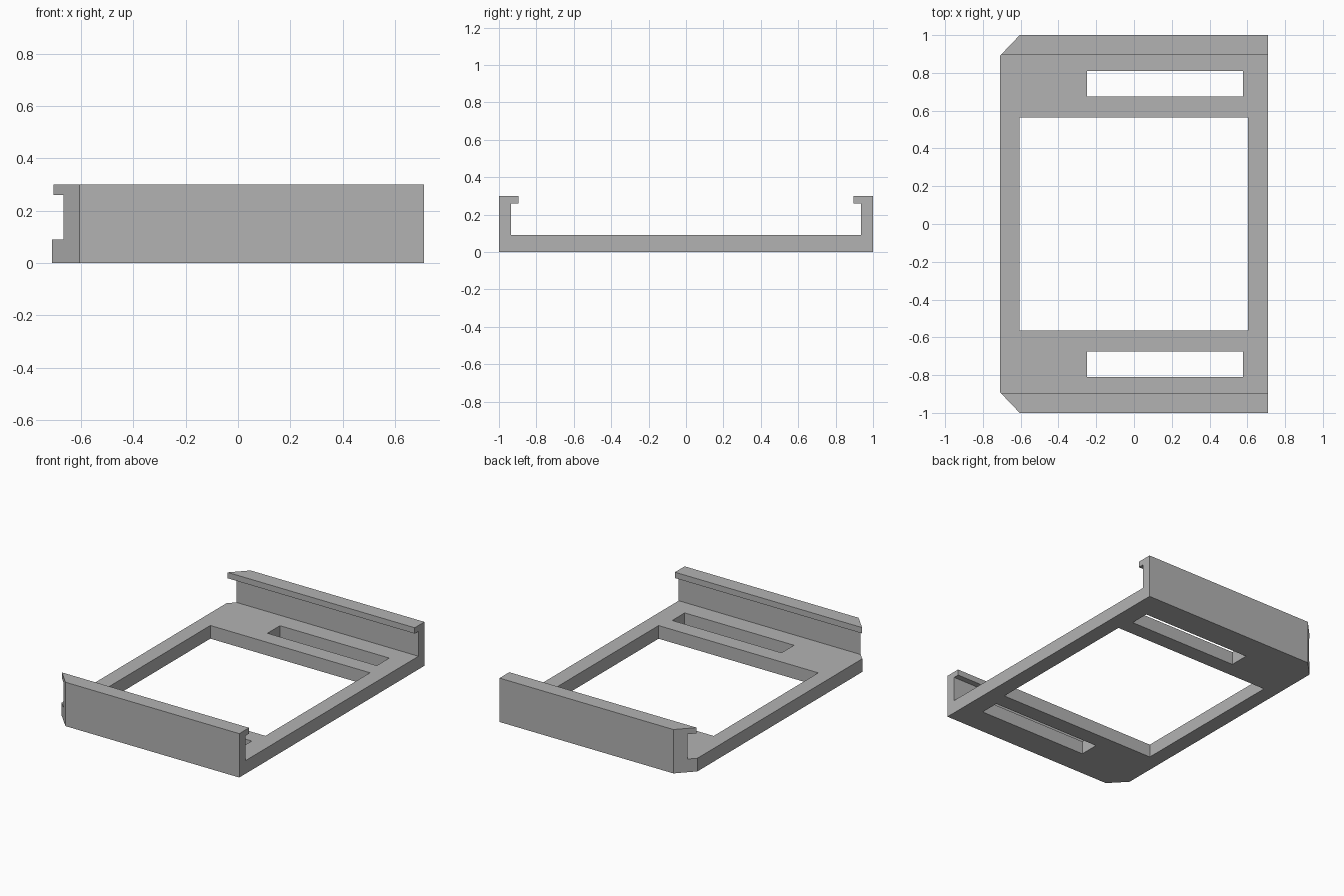
import bpy, bmesh
from mathutils import Vector

if "Cube" in bpy.data.objects:
    bpy.data.objects.remove(bpy.data.objects["Cube"], do_unlink=True)

HALF_X, HEIGHT, PLATE = 0.71, 0.30, 0.09

grey = bpy.data.materials.new("plain grey")
grey.use_nodes = True
colour = (0.45, 0.45, 0.45, 1)
grey.diffuse_color = colour
grey.node_tree.nodes["Principled BSDF"].inputs["Base Color"].default_value = colour


def add_object(name, bm):
    bmesh.ops.recalc_face_normals(bm, faces=bm.faces)
    mesh = bpy.data.meshes.new(name)
    bm.to_mesh(mesh)
    bm.free()
    mesh.materials.append(grey)
    obj = bpy.data.objects.new(name, mesh)
    bpy.context.collection.objects.link(obj)
    return obj


# Channel section: half profile (y, z) mirrored into a tray with inward lips
half = [(1, 0), (1, HEIGHT), (0.895, HEIGHT), (0.895, 0.26), (0.935, 0.26), (0.935, PLATE)]
section = half + [(-y, z) for y, z in reversed(half)]
bm = bmesh.new()
face = bm.faces.new([bm.verts.new((-HALF_X, y, z)) for y, z in section])
extruded = bmesh.ops.extrude_face_region(bm, geom=[face])["geom"]
bmesh.ops.translate(bm, vec=(2 * HALF_X, 0, 0),
                    verts=[v for v in extruded if isinstance(v, bmesh.types.BMVert)])

# Chamfer the two corners on the right-hand end
for side in (-1, 1):
    cut = bmesh.ops.bisect_plane(
        bm, geom=bm.verts[:] + bm.edges[:] + bm.faces[:], clear_outer=True,
        plane_co=Vector((-HALF_X, side * 0.89, 0)), plane_no=Vector((-0.11, side * 0.105, 0)))
    bmesh.ops.holes_fill(bm, edges=[e for e in bm.edges if e.is_boundary], sides=0)
tray = add_object("mounting_tray", bm)


# Central window and the two side slots
def cut_opening(name, x0, x1, y0, y1):
    bm = bmesh.new()
    bmesh.ops.create_cube(bm, size=1)
    bmesh.ops.scale(bm, vec=(x1 - x0, y1 - y0, 0.16), verts=bm.verts)
    bmesh.ops.translate(bm, vec=((x0 + x1) / 2, (y0 + y1) / 2, PLATE / 2), verts=bm.verts)
    cutter = add_object(name, bm)
    cutter.hide_render = True
    mod = tray.modifiers.new(name, "BOOLEAN")
    mod.operation, mod.solver, mod.object = "DIFFERENCE", "EXACT", cutter
    bpy.context.view_layer.objects.active = tray
    bpy.ops.object.modifier_apply(modifier=name)
    bpy.data.objects.remove(cutter, do_unlink=True)


cut_opening("window_cutter", -0.605, 0.603, -0.565, 0.565)
cut_opening("back_slot_cutter", -0.25, 0.577, 0.675, 0.81)
cut_opening("front_slot_cutter", -0.25, 0.577, -0.81, -0.675)
